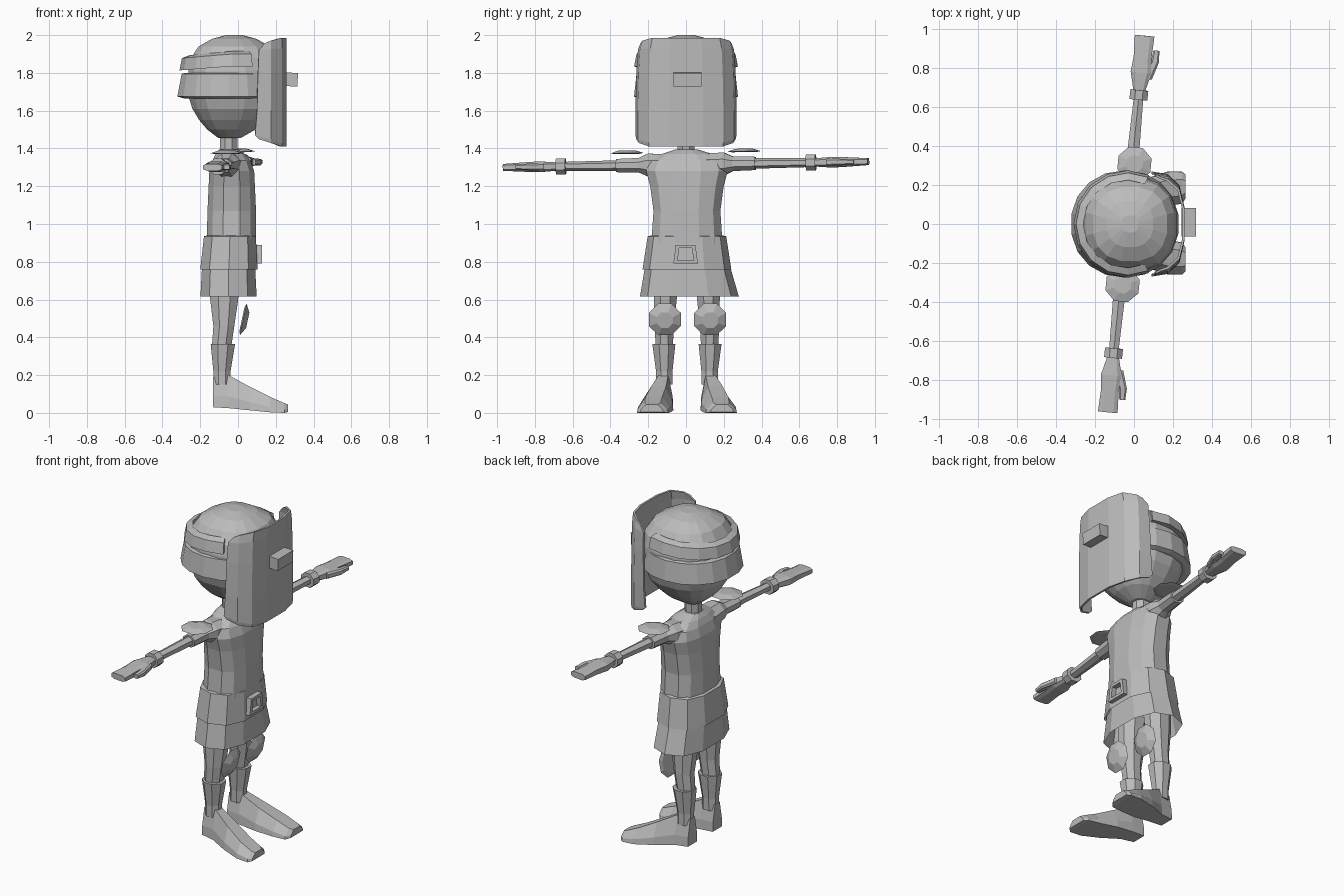
import bpy, bmesh, math
from mathutils import Vector, Matrix

if "Cube" in bpy.data.objects:
    bpy.data.objects.remove(bpy.data.objects["Cube"])

grey = bpy.data.materials.new("plain_grey")
grey.diffuse_color = (0.5, 0.5, 0.5, 1)
grey.use_nodes = True
grey.node_tree.nodes["Principled BSDF"].inputs["Base Color"].default_value = grey.diffuse_color


def finish(name, bm):
    bmesh.ops.recalc_face_normals(bm, faces=bm.faces[:])
    me = bpy.data.meshes.new(name)
    bm.to_mesh(me)
    bm.free()
    me.materials.append(grey)
    ob = bpy.data.objects.new(name, me)
    bpy.context.collection.objects.link(ob)
    return ob


def loft(name, rings, closed=True, caps=True, m=Matrix()):
    """Skin a list of point rings, optionally transformed by m."""
    bm = bmesh.new()
    rows = [[bm.verts.new(m @ Vector(p)) for p in r] for r in rings]
    n = len(rows[0])
    for a, b in zip(rows, rows[1:]):
        for i in range(n if closed else n - 1):
            j = (i + 1) % n
            bm.faces.new((a[i], a[j], b[j], b[i]))
    if caps:
        bm.faces.new(rows[0])
        bm.faces.new(rows[-1])
    return finish(name, bm)


def oval(n, c, ra, rb, axis='z', p=1.0):
    """Ring of n points round axis; p < 1 makes it squarer."""
    pts = []
    for i in range(n):
        t = 2 * math.pi * (i + 0.5) / n
        u, v = math.cos(t), math.sin(t)
        u = ra * math.copysign(abs(u) ** p, u)
        v = rb * math.copysign(abs(v) ** p, v)
        d = {'z': (u, v, 0), 'y': (u, 0, v), 'x': (0, u, v)}[axis]
        pts.append(Vector(c) + Vector(d))
    return pts


def stack(name, rows, n, p=1.0, caps=True):
    """Upright form from rows (z, centre x, centre y, rx, ry)."""
    return loft(name, [oval(n, (cx, cy, z), rx, ry, 'z', p) for z, cx, cy, rx, ry in rows], caps=caps)


def lens(name, m, r, h):
    """Thin octagonal pad, domed on its +z side."""
    return loft(name, [oval(8, (0, 0, -h * .3), r * .75, r * .75), oval(8, (0, 0, 0), r, r),
                       oval(8, (0, 0, h), r * .5, r * .5)], m=m)


def box(name, lo, hi, m=Matrix()):
    bm = bmesh.new()
    bmesh.ops.create_cube(bm, size=1)
    for v in bm.verts:
        v.co = m @ Vector([l + (h - l) * (c + .5) for l, h, c in zip(lo, hi, v.co)])
    return finish(name, bm)


# Head, neck and cap band
stack("head", [(z, x, 0, r, r) for z, x, r in [
    (1.455, -.045, .06), (1.5, -.035, .13), (1.55, -.03, .178), (1.61, -.025, .22),
    (1.69, -.025, .246), (1.81, -.022, .245), (1.88, -.02, .232), (1.94, -.02, .192),
    (1.98, -.02, .12), (2.0, -.02, .045)]], 16, .84)
stack("neck", [(1.36, -.05, 0, .05, .05), (1.47, -.05, 0, .05, .05)], 8)
stack("cap_band", [(1.665, -.045, 0, .245, .25), (1.675, -.047, 0, .278, .275),
                   (1.795, -.045, 0, .257, .262), (1.8, -.04, 0, .24, .24)], 18, .95)

# Strap wrapping the back of the head, rectangular section
strap = []
for i in range(11):
    t = math.radians(66 + 228 * i / 10)
    drop = .022 * max(0, -math.cos(t))
    strap.append([(-.035 + r * math.cos(t), r * math.sin(t), z - drop)
                  for r, z in ((.225, 1.84), (.275, 1.835), (.262, 1.9), (.225, 1.915))])
loft("head_strap", strap)

# Face shield: curved plate with clipped corners, and its viewing box
rows = []
for z, side_z, back, w in [(1.41, 1.45, .11, .98), (1.43, 1.47, .09, 1), (1.6, 1.6, .1, 1),
                           (1.8, 1.8, .105, .98), (1.93, 1.92, .11, .95), (1.985, 1.955, .14, .9)]:
    half = [(back, .262, side_z), (.172, .25, (z + side_z) / 2), (.228, .195, z), (.252, .09, z)]
    rows.append([(x, -y * w, zz) for x, y, zz in half] + [(x, y * w, zz) for x, y, zz in reversed(half)])
shield = loft("face_shield", rows, closed=False, caps=False)
sol = shield.modifiers.new("thickness", 'SOLIDIFY')
sol.thickness = .012
sol.offset = 0
tilt = Matrix.Translation((.28, .008, 1.765)) @ Matrix.Rotation(math.radians(3), 4, 'Y')
box("viewing_box", (-.035, -.073, -.036), (.036, .073, .036), tilt)

# Torso, tunic flap and skirt (open below)
stack("torso", [(.88, -.035, .005, .135, .195), (1.07, -.033, .005, .132, .182), (1.2, -.033, .005, .126, .2),
                (1.28, -.033, .005, .122, .222), (1.335, -.035, .005, .103, .205),
                (1.37, -.04, .005, .08, .14), (1.395, -.05, .003, .05, .06)], 12, .8)
stack("belt_flap", [(.76, -.048, .005, .158, .235), (.935, -.043, .005, .143, .208),
                    (.94, -.035, .005, .13, .185)], 10, .8, caps=False)
stack("skirt", [(.615, -.05, .018, .155, .262), (.78, -.05, .008, .146, .224)], 10, .8, caps=False)

# Belt buckle: square frame tapering to the top
frame = []
for y, z in ((-1, -1), (1, -1), (.8, 1), (-.8, 1)):
    cy, cz = -.002, .84
    frame.append([(x, cy + .065 * y * k, cz + .05 * z * k)
                  for x, k in ((.09, 1), (.128, 1), (.128, .65), (.09, .65))])
loft("belt_buckle", frame + frame[:1], caps=False)

# Arms: built along y, then turned slightly about the body
turn = Matrix.Translation((-.04, 0, 1.315)) @ Matrix.Rotation(math.radians(-5.6), 4, 'Z') \
    @ Matrix.Rotation(math.radians(.9), 4, 'X')
for side, s in (("left", -1), ("right", 1)):
    m = turn @ Matrix.Diagonal((1, s, 1, 1))

    def limb(part, rows, n=6, p=1.0):
        loft(f"{side}_{part}", [oval(n, (x, y, 0), rx, rz, 'y', p) for y, x, rx, rz in rows], m=m)

    limb("sleeve", [(.1, 0, .09, .06), (.2, 0, .072, .066), (.25, 0, .05, .042), (.37, 0, .046, .038)], 8)
    limb("forearm", [(.35, 0, .036, .028), (.66, 0, .028, .024)])
    limb("cuff", [(.64, 0, .05, .046), (.69, 0, .05, .046)], 8)
    limb("hand", [(.68, 0, .03, .022), (.78, 0, .056, .03), (.86, 0, .048, .026), (.97, 0, .053, .019)], 8, .6)
    limb("thumb", [(.75, .03, .03, .02), (.84, .065, .022, .018), (.9, .068, .016, .013)], 8, .6)
    lens(f"{side}_shoulder_pad", m @ Matrix.Translation((.012, .312, .065)), .092, .014)

    # Leg, boot and knee pad
    c = .12 * s + .005
    stack(f"{side}_leg", [(.76, -.07, c * .9, .085, .075), (.6, -.073, c * .95, .08, .065),
                          (.46, -.075, c, .06, .056), (.34, -.088, c, .055, .048)], 8)
    stack(f"{side}_boot", [(.15, -.085, c, .05, .047), (.22, -.085, c, .049, .047),
                           (.365, -.08, c * 1.02, .07, .066)], 8)
    lens(f"{side}_knee_pad", Matrix.Translation((.028, c + .003, .495))
         @ Matrix.Rotation(math.radians(102), 4, 'Y'), .092, .024)

    # Foot: sections along x, splaying outwards to a blunt toe
    foot = []
    for x, dy, w, lo, hi in [(-.132, 0, .045, .03, .19), (-.05, .005, .052, .025, .2), (.06, .03, .078, .014, .14),
                             (.17, .055, .088, .003, .085), (.245, .062, .083, 0, .052), (.265, .066, .06, .005, .045)]:
        y = c + s * dy
        top = lo + (hi - lo) * .35
        foot.append([(x, y - w, lo), (x, y + w, lo), (x, y + w * .95, top),
                     (x, y + w * .5, hi), (x, y - w * .5, hi), (x, y - w * .95, top)])
    loft(f"{side}_foot", foot)
